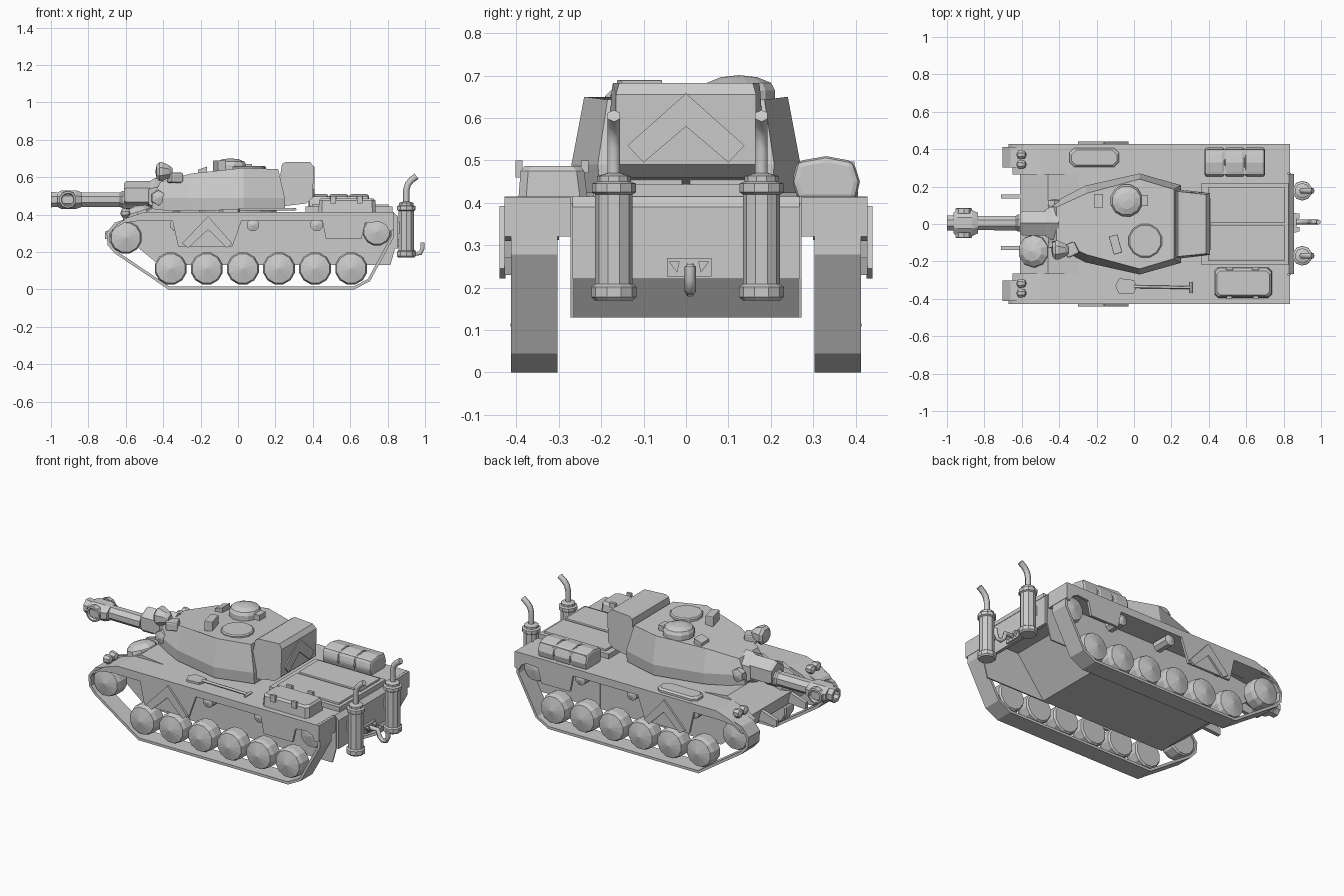
import bpy, bmesh, math
from mathutils import Vector, Matrix

default = bpy.data.objects.get("Cube")
if default:
    bpy.data.objects.remove(default, do_unlink=True)

SIDES = (("left", 1), ("right", -1))


def finish(name, bm, bevel=0):
    bmesh.ops.remove_doubles(bm, verts=bm.verts, dist=0.0004)
    bmesh.ops.recalc_face_normals(bm, faces=bm.faces)
    mesh = bpy.data.meshes.new(name)
    bm.to_mesh(mesh)
    bm.free()
    ob = bpy.data.objects.new(name, mesh)
    bpy.context.collection.objects.link(ob)
    if bevel:
        mod = ob.modifiers.new("Bevel", "BEVEL")
        mod.width = bevel
        mod.segments = 2
    return ob


def loft(name, rings, caps=True, bevel=0):
    """Skin a list of closed rings that have equal point counts."""
    bm = bmesh.new()
    vs = [[bm.verts.new(p) for p in ring] for ring in rings]
    n = len(rings[0])
    for a, b in zip(vs, vs[1:]):
        for i in range(n):
            j = (i + 1) % n
            bm.faces.new((a[i], a[j], b[j], b[i]))
    if caps:
        bm.faces.new(vs[0])
        bm.faces.new(vs[-1])
    return finish(name, bm, bevel)


def place(axis, u, v, t):
    return {"x": (t, u, v), "y": (u, t, v), "z": (u, v, t)}[axis]


def prism(name, pts, lo, hi, axis="y", caps=True, bevel=0):
    return loft(name, [[place(axis, u, v, t) for u, v in pts] for t in (lo, hi)], caps, bevel)


def box(name, xs, ys, zs, bevel=0):
    pts = [(xs[0], ys[0]), (xs[1], ys[0]), (xs[1], ys[1]), (xs[0], ys[1])]
    return prism(name, pts, zs[0], zs[1], "z", bevel=bevel)


def cut_rect(xs, ys, c):
    """Rectangle outline with chamfered corners."""
    (a, b), (d, e) = xs, ys
    return [(a + c, d), (b - c, d), (b, d + c), (b, e - c),
            (b - c, e), (a + c, e), (a, e - c), (a, d + c)]


def lathe(name, centre, axis, prof, n=12, sign=1, stretch=1):
    """Spin (radius, distance) pairs round an axis through centre."""
    rings = []
    for r, t in prof:
        ring = []
        for i in range(n):
            a = math.tau * (i + 0.5) / n
            p = place(axis, stretch * r * math.cos(a), r * math.sin(a), sign * t)
            ring.append(Vector(centre) + Vector(p))
        rings.append(ring)
    return loft(name, rings)


def pipe(name, pts, radius):
    cu = bpy.data.curves.new(name, "CURVE")
    cu.dimensions = "3D"
    cu.bevel_depth = radius
    cu.bevel_resolution = 1
    cu.use_fill_caps = True
    sp = cu.splines.new("POLY")
    sp.points.add(len(pts) - 1)
    for q, p in zip(sp.points, pts):
        q.co = (*p, 1)
    ob = bpy.data.objects.new(name, cu)
    bpy.context.collection.objects.link(ob)
    return ob


def turn(ob, centre, angle, axis="Z"):
    c = Matrix.Translation(centre)
    ob.data.transform(c @ Matrix.Rotation(math.radians(angle), 4, axis) @ c.inverted())


# Hull, open underneath at the rear between two side plates
prism("hull", [(-.61, .35), (-.46, .433), (-.3, .415), (.83, .415), (.855, .39), (.855, .22),
               (.835, .22), (.835, .36), (.6, .36), (.42, .13), (-.42, .13), (-.59, .27)],
      -.268, .268)
box("engine_deck", (.36, .825), (-.218, .218), (.4, .443))
for tag, s in SIDES:
    prism(tag + "_hull_plate", [(.38, .13), (.815, .13), (.84, .22), (.84, .4), (.38, .4)],
          s * .264, s * .272)
    box(tag + "_engine_cover", (.395, .805), sorted((s * .008, s * .195)), (.435, .455), .004)

# Running gear and fenders
track = [(-.37, .008), (.62, .008), (.7, .05), (.825, .28), (.825, .34), (.78, .385),
         (-.58, .375), (-.655, .35), (-.695, .3), (-.69, .24), (-.655, .2)]
skirt = [(-.67, .32), (-.65, .345), (-.59, .385), (-.5, .415), (-.3, .415), (.82, .415),
         (.835, .32), (.81, .31), (.79, .345), (.755, .362), (.68, .355), (.66, .27), (.47, .27),
         (.45, .37), (.02, .37), (-.03, .23), (-.32, .23), (-.35, .365), (-.54, .365), (-.61, .355)]
fender = skirt[1:6] + [(.82, .374), (-.3, .374), (-.46, .38), (-.58, .365)]
wheel = [(0, 0), (.08, 0), (.088, .01), (.088, .065), (.08, .09), (0, .108)]
for tag, s in SIDES:
    belt = prism(tag + "_track", track, s * .303, s * .413, caps=False)
    mod = belt.modifiers.new("Thickness", "SOLIDIFY")
    mod.thickness = .016
    mod.offset = 0
    prism(tag + "_skirt", skirt, s * .413, s * .428)
    prism(tag + "_fender", fender, s * .265, s * .428)
    box(tag + "_rear_flap", (.815, .835), sorted((s * .272, s * .428)), (.32, .414))
    for i in range(6):
        lathe(f"{tag}_road_wheel_{i + 1}", (-.36 + i * .193, s * .306, .112), "y", wheel, 12, s)
    lathe(tag + "_idler", (-.6, s * .306, .278), "y", wheel, 12, s)
    lathe(tag + "_sprocket", (.743, s * .306, .31), "y",
          [(r * .88, t * .7) for r, t in wheel], 12, s)
    for x in (-.33, .08, .42):
        lathe(tag + "_return_roller", (x, s * .3, .345), "y", [(.035, 0), (.035, .1), (0, .11)], 8, s)
    prism(tag + "_chevron", [(-.3, .245), (-.16, .392), (-.03, .245), (-.06, .222),
                             (-.16, .32), (-.265, .222)], s * .426, s * .44)
    # Lamps and towing plates on the front
    for y in (.318, .37):
        lathe(tag + "_headlight", (-.575, s * y, .408), "x",
              [(0, 0), (.02, .008), (.027, .03), (.024, .045), (0, .055)], 8, -1)
        box(tag + "_headlight_post", (-.6, -.585), (s * y - .008, s * y + .008), (.37, .4))
    prism(tag + "_tow_plate", [(-.71, .27), (-.71, .31), (-.6, .345), (-.58, .28)],
          s * .138 - .001, s * .138 + .021)

# Turret
corners = [(-.46, .1, -.415, .09, .575), (-.26, .205, -.25, .165, .62),
           (.03, .27, .03, .24, .65), (.25, .208, .215, .185, .643)]
base = [(x, y) for x, y, *_ in corners]
roof = [(x, y, z) for _, _, x, y, z in corners]
loft("turret", [
    [(x, y * .97, .423) for x, y in base] + [(x, -y * .97, .423) for x, y in reversed(base)],
    [(x, y, .49) for x, y in base] + [(x, -y, .49) for x, y in reversed(base)],
    roof + [(x, -y, z) for x, y, z in reversed(roof)]])
lathe("turret_ring", (0, 0, .405), "z", [(.21, 0), (.21, .025)], 16)
bustle = [(.2, .44), (.235, .67), (.255, .682), (.385, .682), (.405, .655), (.4, .49), (.365, .46)]
loft("bustle", [[(x, s * (.19 - (x - .2) * .12) * (.94 if z > .66 else 1), z)
                 for x, z in bustle] for s in (-1, 1)])
prism("bustle_chevron", [(0, .658), (-.138, .535), (-.1, .495), (0, .58), (.1, .495), (.138, .535)],
      .39, .409, "x")
for tag, s in SIDES:
    lathe(tag + "_trunnion_cap", (-.425, s * .095, .49), "y", [(.042, 0), (.04, .03), (0, .04)], 6, s)

# Roof fittings
lathe("cupola", (-.04, .125, .635), "z",
      [(.088, 0), (.088, .03), (.078, .048), (.045, .061), (0, .066)], 12)
box("cupola_hinge", (.035, .075), (.095, .155), (.64, .672))
lathe("loader_hatch", (.06, -.09, .64), "z", [(.092, 0), (.092, .014), (.085, .02)], 12)
scope = box("right_periscope", (-.122, -.075), (-.16, -.06), (.63, .69), .004)
turn(scope, (-.1, -.11, .66), 15)
prism("left_periscope", [(-.215, .61), (-.215, .64), (-.165, .657), (-.165, .62)], .088, .16)

# Gun
lathe("gun_shield", (-.4, .005, .495), "x",
      [(.1, 0), (.1, .045), (.085, .07), (.076, .078)], 6, -1)
lathe("mantlet", (-.45, .005, .505), "x", [(.076, 0), (.076, .145), (.064, .16)], 6, -1)
lathe("gun_barrel", (-.55, .005, .48), "x", [(.05, 0), (.05, .07), (.042, .08), (.041, .36)], 8, -1)
lathe("muzzle_brake", (-.835, .005, .48), "x",
      [(.042, 0), (.053, .03), (.053, .11), (.042, .13)], 8, -1, 1.42)
lathe("muzzle_tip", (-.95, .005, .48), "x",
      [(.042, 0), (.044, .05), (.028, .05), (.026, .02), (0, .02)], 8, -1)
for tag, s in SIDES:
    lathe(tag + "_muzzle_port", (-.91, .005, .48), "y",
          [(.048, .05), (.046, .078), (.036, .08), (.03, .066), (0, .066)], 10, s)

# Searchlight and driver's dome
lathe("searchlight", (-.35, -.14, .63), "x",
      [(.02, 0), (.038, .02), (.055, .055), (.055, .07), (.04, .085), (0, .092)], 8, -1)
arm = box("searchlight_bracket", (-.37, -.3), (-.17, -.1), (.57, .625), .01)
turn(arm, (-.33, -.14, .6), 25)
dome = lathe("driver_dome", (-.53, -.145, .385), "z",
             [(.09, 0), (.085, .03), (.055, .055), (0, .066)], 10)
turn(dome, (-.53, -.145, .385), -18, "Y")

# Fender stowage
roll = [(.265, .405), (.25, .45), (.262, .498), (.33, .51), (.395, .498), (.41, .45), (.4, .405)]
for i in range(3):
    x = .378 + i * .108
    prism(f"bedroll_{i + 1}", roll, x, x + .106, "x", bevel=.014)
box("bedroll_core", (.39, .69), (.265, .397), (.41, .497))
loft("stowage_box", [[(x, y, z) for x, y in cut_rect(xs, ys, .018)] for xs, ys, z in (
    ((.43, .737), (-.395, -.232), .41), ((.433, .734), (-.39, -.24), .475),
    ((.443, .724), (-.38, -.25), .487))])
for x in (.51, .65):
    box("stowage_latch", (x - .018, x + .018), (-.247, -.23), (.47, .5))
    box("stowage_hinge", (x - .015, x + .015), (-.402, -.386), (.46, .5))
loft("fender_pack", [[(x, y, z) for x, y in cut_rect((-.345 + d, -.08 - d), (.305 + d, .405 - d), .025)]
                     for d, z in ((0, .41), (0, .427), (.01, .437))])
prism("shovel_blade", [(-.1, -.33), (-.08, -.29), (.0, -.3), (.01, -.325), (.01, -.345),
                       (0, -.37), (-.08, -.375)], .412, .427, "z")
pipe("shovel_handle", [(0, -.335, .428), (.3, -.34, .428)], .008)
pipe("shovel_grip", [(.305, -.37, .428), (.305, -.31, .428)], .008)

# Exhausts and tow hitch
for tag, s in SIDES:
    y = s * .174 + .004
    lathe(tag + "_exhaust", (.9, y, .17), "z",
          [(.045, 0), (.053, .008), (.053, .032), (.044, .038), (.044, .25), (.052, .255),
           (.052, .275), (.04, .28), (.04, .293), (.016, .3)], 10)
    pipe(tag + "_exhaust_pipe", [(.9, y, .45), (.9, y, .53), (.908, y, .562),
                                 (.927, y, .585), (.955, y, .605)], .017)
    box(tag + "_exhaust_mount", (.84, .88), (y - .02, y + .02), (.3, .36))
    prism(tag + "_hitch_gusset", [(s * .022 + .007, .262), (s * .048 + .007, .262),
                                  (s * .028 + .007, .235)], .85, .885, "x")
box("hitch_plate", (.84, .868), (-.045, .06), (.226, .27))
pipe("tow_hook", [(.86, .01, .247), (.92, .01, .247), (.93, .01, .21), (.95, .01, .19),
                  (.975, .01, .194), (.987, .01, .22), (.987, .01, .25)], .013)
